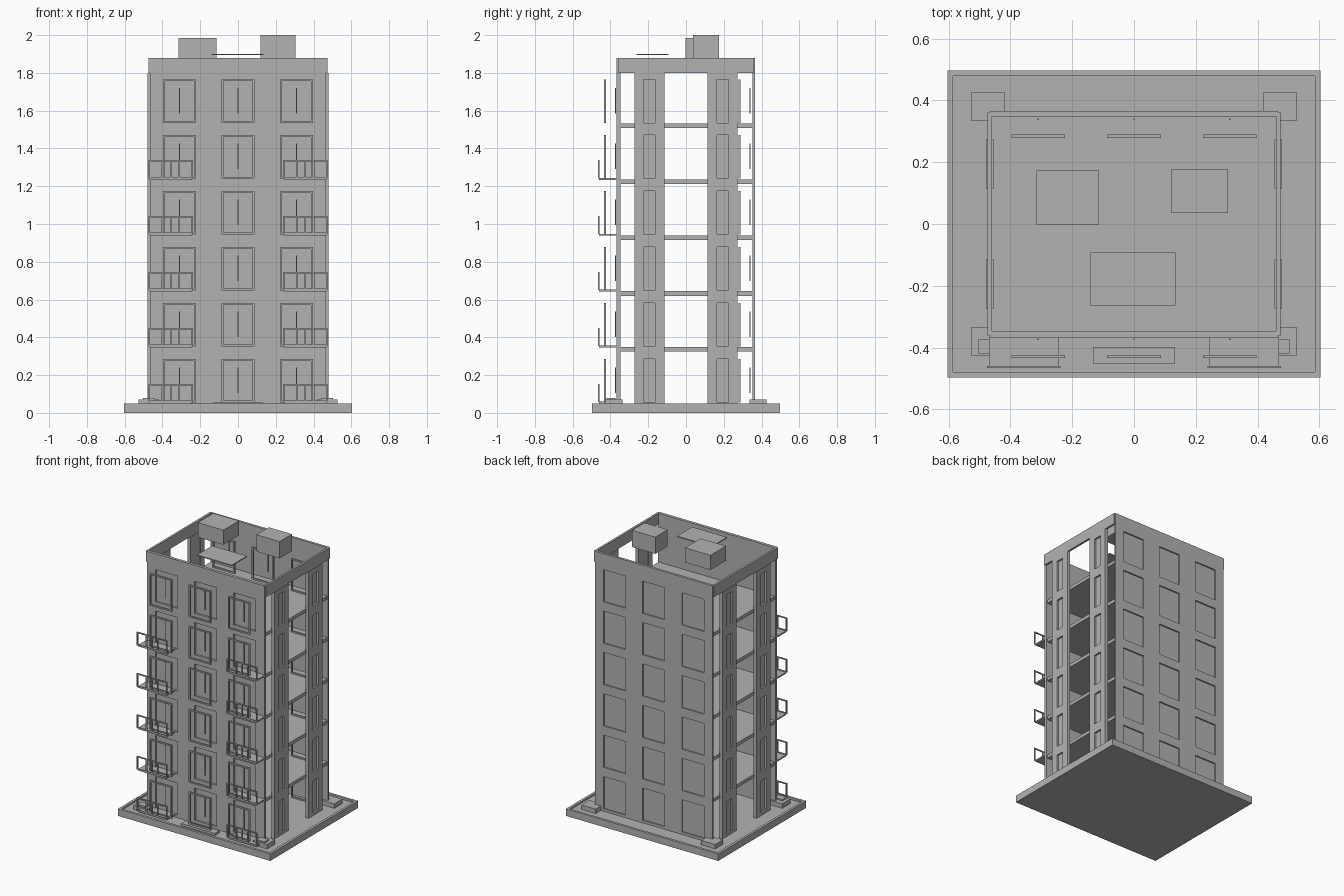
import bpy, bmesh
from mathutils import Vector

cube = bpy.data.objects.get("Cube")
if cube:
    bpy.data.objects.remove(cube)

grey = bpy.data.materials.new("plain_grey")
grey.use_nodes = True
grey.diffuse_color = (0.45, 0.45, 0.45, 1)
grey.node_tree.nodes["Principled BSDF"].inputs["Base Color"].default_value = grey.diffuse_color

FLOORS = 6
STEP = 0.296
SILL, HEAD = 0.056, 0.286
COLUMNS = (-0.31, 0, 0.31)
HALF = 0.087


def finish(name, bm):
    bmesh.ops.recalc_face_normals(bm, faces=bm.faces)
    mesh = bpy.data.meshes.new(name)
    bm.to_mesh(mesh)
    bm.free()
    mesh.materials.append(grey)
    obj = bpy.data.objects.new(name, mesh)
    bpy.context.collection.objects.link(obj)
    return obj


def add_box(bm, x, y, z):
    """Box from three (low, high) ranges."""
    verts = bmesh.ops.create_cube(bm, size=1)["verts"]
    for v in verts:
        v.co = [r[0] + (c + 0.5) * (r[1] - r[0]) for c, r in zip(v.co, (x, y, z))]


def boxes(name, *ranges):
    bm = bmesh.new()
    for r in ranges:
        add_box(bm, *r)
    return finish(name, bm)


def sheet(name, us, vs, holes, place, depth):
    """Grid sheet with rectangular holes, thickened along depth."""
    bm = bmesh.new()
    grid = [[bm.verts.new(place(u, v)) for v in vs] for u in us]
    for i in range(len(us) - 1):
        for j in range(len(vs) - 1):
            if not holes(i, j):
                bm.faces.new((grid[i][j], grid[i + 1][j], grid[i + 1][j + 1], grid[i][j + 1]))
    new = bmesh.ops.extrude_face_region(bm, geom=bm.faces[:])["geom"]
    bmesh.ops.translate(bm, vec=Vector(depth),
                        verts=[g for g in new if isinstance(g, bmesh.types.BMVert)])
    loose = [v for v in bm.verts if not v.link_faces]
    bmesh.ops.delete(bm, geom=loose, context="VERTS")
    return finish(name, bm)


def is_opening(i, j):
    return i % 2 == 1 and j % 2 == 1


def levels(top):
    zs = [0.03]
    for k in range(FLOORS):
        zs += [SILL + k * STEP, HEAD + k * STEP]
    return zs + [top]


# Ground slab with a raised rim
X, Y, R = 0.603, 0.497, 0.018
boxes("ground_slab", ((-X, X), (-Y, Y), (0, 0.038)))
sheet("ground_rim", (-X, R - X, X - R, X), (-Y, R - Y, Y - R, Y),
      is_opening, lambda u, v: (u, v, 0.0), (0, 0, 0.05))

# Front and back walls with window openings and set-back panes
wall_x = [-0.465] + [c + s * HALF for c in COLUMNS for s in (-1, 1)] + [0.465]
for name, outer, depth in (("front", -0.367, 0.021), ("back", 0.366, -0.014)):
    sheet(name + "_wall", wall_x, levels(1.88), is_opening,
          lambda u, v: (u, outer, v), (0, depth, 0))
    inner = outer + depth
    pane = (inner, inner - depth * 0.3)
    boxes(name + "_panes", *[((c - HALF, c + HALF), sorted(pane),
                              (SILL + k * STEP, HEAD + k * STEP))
                             for c in COLUMNS for k in range(FLOORS)])

# Free-standing window frames and centre mullions, same layout front and back
for name, shift in (("front", 0), ("back", 0.712)):
    for k in range(FLOORS):
        z0, z1 = SILL + k * STEP, HEAD + k * STEP
        for c in COLUMNS:
            sheet(name + "_window_frame",
                  (c - HALF, c - HALF + 0.01, c + HALF - 0.01, c + HALF),
                  (z0, z0 + 0.01, z1 - 0.01, z1), is_opening,
                  lambda u, v: (u, shift - 0.434, v), (0, 0.011, 0))
    boxes(name + "_mullions", *[((c - 0.002, c + 0.002), (shift - 0.376, shift - 0.371),
                                 (SILL + k * STEP + 0.05, SILL + k * STEP + 0.185))
                                for c in COLUMNS for k in range(FLOORS)])

# Side piers with narrow windows, and the parapet band above them
for s, side in ((-1, "right"), (1, "left")):
    for t in (-1, 1):
        c = t * 0.194
        sheet(side + "_pier", (c - 0.079, c - 0.03, c + 0.03, c + 0.079), levels(1.8),
              is_opening, lambda u, v: (s * 0.479, u, v), (-s * 0.024, 0, 0))
        boxes(side + "_pier_panes", *[(sorted((s * 0.457, s * 0.466)), (c - 0.03, c + 0.03),
                                       (SILL + k * STEP, HEAD + k * STEP))
                                      for k in range(FLOORS)])
    boxes(side + "_parapet", (sorted((s * 0.459, s * 0.474)), (-0.36, 0.36), (1.8, 1.88)))

# Intermediate floors
boxes("floor_slabs", *[((-0.459, 0.459), (-0.347, 0.353),
                        (0.324 + k * STEP, 0.348 + k * STEP)) for k in range(FLOORS - 1)])
# Back parapet lining
boxes("back_parapet", ((-0.46, 0.46), (0.348, 0.355), (1.8, 1.88)))

# Balconies: thin slab plus a flat railing
for s, side in ((-1, "right"), (1, "left")):
    for k in range(FLOORS - 1):
        z = 0.054 + k * STEP
        a, b = sorted((s * 0.237, s * 0.475))
        boxes(side + "_balcony_slab", ((a + 0.006, b - 0.006), (-0.46, -0.366), (z - 0.004, z + 0.006)))
        rail_y = (-0.466, -0.459)
        bars = [((a, b), rail_y, (zr, zr + 0.008)) for zr in (z + 0.004, z + 0.092)]
        for f in (0, 0.31, 0.5, 0.69, 1):
            x = a + 0.004 + f * (b - a - 0.008)
            bars.append(((x - 0.004, x + 0.004), rail_y, (z + 0.005, z + 0.099)))
        boxes(side + "_balcony_railing", *bars)

# Corner plinths, small front steps and the entrance mat
for s, side in ((-1, "right"), (1, "left")):
    for t, end in ((-1, "front"), (1, "back")):
        boxes(f"{end}_{side}_plinth", (sorted((s * 0.417, s * 0.528)),
                                       sorted((t * 0.335, t * 0.425)), (0.03, 0.07)))
    boxes(side + "_corner_step", (sorted((s * 0.44, s * 0.503)), (-0.42, -0.372), (0.05, 0.08)))
boxes("entrance_mat", ((-0.133, 0.133), (-0.452, -0.398), (0.03, 0.054)))

# Rooftop units and canopy
boxes("roof_unit_large", ((-0.315, -0.114), (-0.002, 0.173), (1.88, 1.985)))
boxes("roof_unit_tall", ((0.12, 0.304), (0.036, 0.176), (1.88, 2.0)))
boxes("roof_canopy", ((-0.14, 0.135), (-0.263, -0.092), (1.894, 1.901)))
